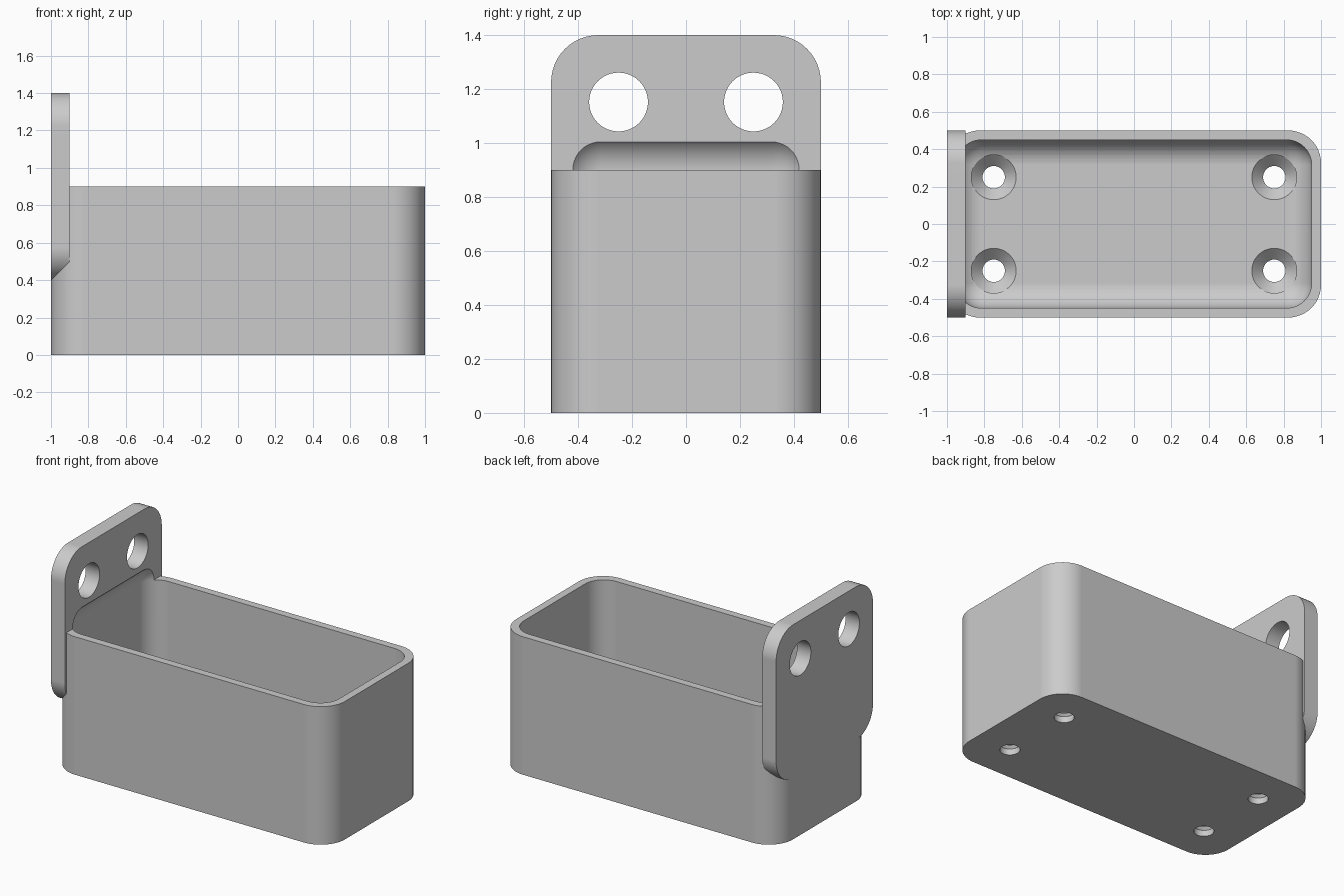
import bpy, bmesh, math
from mathutils import Matrix, Vector

cube = bpy.data.objects.get("Cube")
if cube:
    bpy.data.objects.remove(cube, do_unlink=True)

grey = bpy.data.materials.new("plain grey")
grey.use_nodes = True
grey.diffuse_color = (0.6, 0.6, 0.6, 1)
grey.node_tree.nodes["Principled BSDF"].inputs["Base Color"].default_value = (0.6, 0.6, 0.6, 1)


def finish(name, bm):
    bmesh.ops.recalc_face_normals(bm, faces=bm.faces)
    mesh = bpy.data.meshes.new(name)
    bm.to_mesh(mesh)
    bm.free()
    mesh.materials.append(grey)
    obj = bpy.data.objects.new(name, mesh)
    bpy.context.collection.objects.link(obj)
    return obj


def rounded_box(name, low, high, radius, axis=None):
    """Box with edges along one axis rounded, or all edges if axis is None."""
    low, high = Vector(low), Vector(high)
    bm = bmesh.new()
    bmesh.ops.create_cube(bm, size=1)
    bmesh.ops.scale(bm, vec=high - low, verts=bm.verts)
    bmesh.ops.translate(bm, vec=(low + high) / 2, verts=bm.verts)
    edges = [e for e in bm.edges if axis is None
             or abs(e.verts[0].co[axis] - e.verts[1].co[axis]) > 1e-4]
    bmesh.ops.bevel(bm, geom=edges, offset=radius, segments=12, profile=0.5,
                    affect='EDGES', clamp_overlap=True)
    return finish(name, bm)


def lathe(name, profile, matrix):
    """Closed round solid from (radius, height) points."""
    bm = bmesh.new()
    n = 48
    rings = [[bm.verts.new((r * math.cos(math.tau * i / n), r * math.sin(math.tau * i / n), z))
              for i in range(n)] for r, z in profile]
    for a, b in zip(rings, rings[1:]):
        for i in range(n):
            j = (i + 1) % n
            bm.faces.new((a[i], a[j], b[j], b[i]))
    bm.faces.new(rings[0])
    bm.faces.new(rings[-1])
    bm.transform(matrix)
    return finish(name, bm)


def combine(target, tool, operation):
    tool.hide_render = True
    mod = target.modifiers.new(tool.name, 'BOOLEAN')
    mod.operation = operation
    mod.solver = 'EXACT'
    mod.object = tool
    bpy.context.view_layer.objects.active = target
    bpy.ops.object.modifier_apply(modifier=mod.name)
    bpy.data.objects.remove(tool, do_unlink=True)


# Outer tray with the upright mounting plate
tray = rounded_box("mounting_tray", (-1, -0.5, 0), (1, 0.5, 0.9), 0.175, axis=2)
plate = rounded_box("back_plate", (-1, -0.5, 0.4), (-0.9, 0.5, 1.4), 0.175, axis=0)
combine(tray, plate, 'UNION')

# Soft-edged cavity, reaching up into the plate
cavity = rounded_box("cavity_cutter", (-0.95, -0.45, 0.1), (0.95, 0.45, 1.035), 0.135)
combine(tray, cavity, 'DIFFERENCE')

# Countersunk floor holes
for x in (-0.75, 0.75):
    for y in (-0.25, 0.25):
        sink = lathe("floor_hole_cutter", [(0.06, -0.1), (0.06, 0.04), (0.12, 0.1), (0.12, 0.3)],
                     Matrix.Translation((x, y, 0)))
        combine(tray, sink, 'DIFFERENCE')

# Plate holes
for y in (-0.25, 0.25):
    bore = lathe("plate_hole_cutter", [(0.109, -0.1), (0.109, 0.1)],
                 Matrix.Translation((-0.95, y, 1.152)) @ Matrix.Rotation(math.pi / 2, 4, 'Y'))
    combine(tray, bore, 'DIFFERENCE')

# Smooth curves, crisp edges
bpy.ops.object.select_all(action='DESELECT')
tray.select_set(True)
bpy.context.view_layer.objects.active = tray
bpy.ops.object.shade_smooth_by_angle(angle=math.radians(30))
weighted = tray.modifiers.new("flat_face_normals", 'WEIGHTED_NORMAL')
weighted.keep_sharp = True
